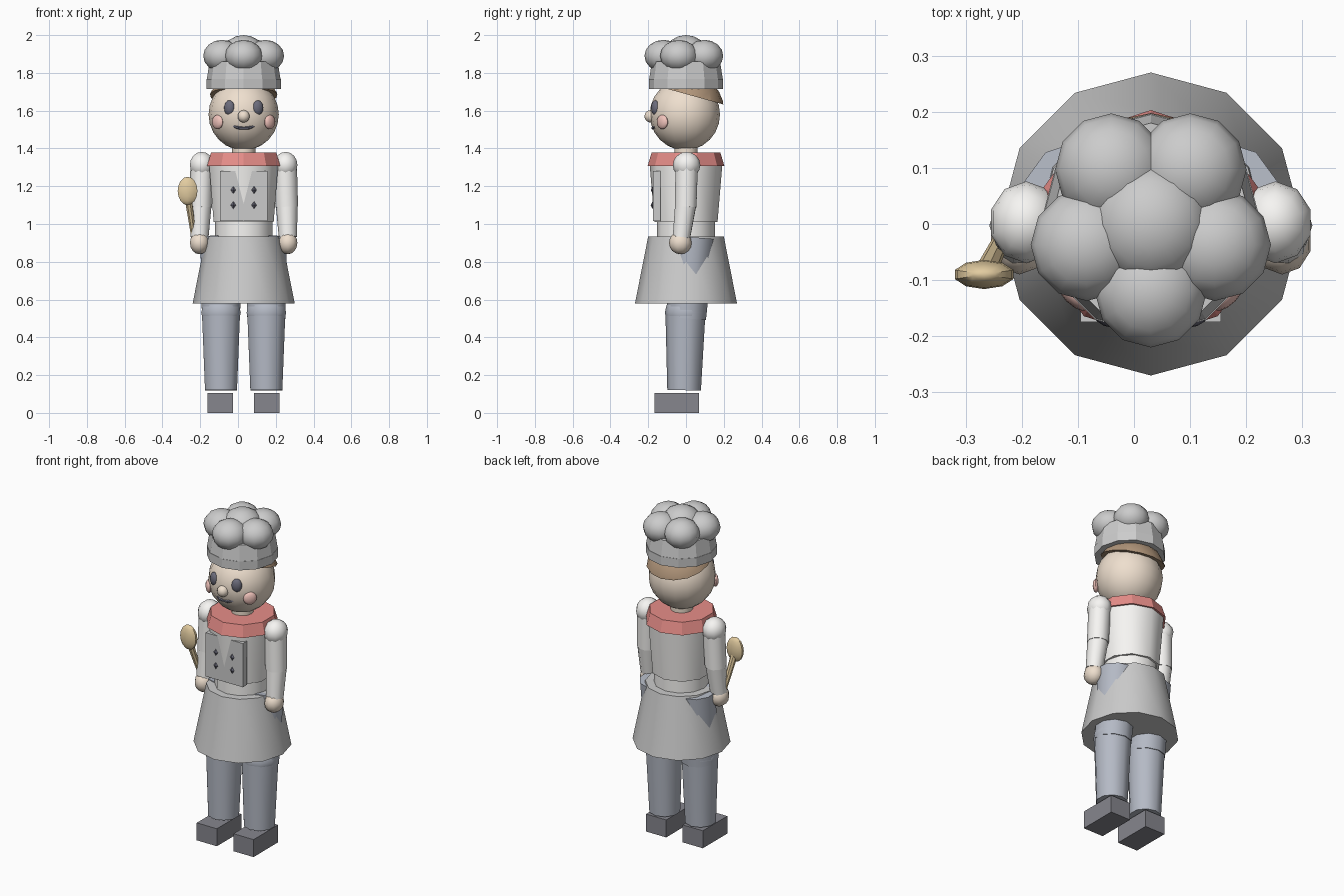
import bpy, bmesh, math
from mathutils import Vector, Matrix

if "Cube" in bpy.data.objects:
    bpy.data.objects.remove(bpy.data.objects["Cube"])

CX = 0.03  # body axis (the spoon shifts the overall centre)


def mat(name, r, g, b):
    m = bpy.data.materials.new(name)
    m.diffuse_color = (r, g, b, 1)
    m.use_nodes = True
    m.node_tree.nodes["Principled BSDF"].inputs["Base Color"].default_value = m.diffuse_color
    return m


SKIN = mat("skin", 0.86, 0.74, 0.62)
WHITE = mat("white_cloth", 0.93, 0.92, 0.9)
RED = mat("red_cloth", 0.8, 0.27, 0.25)
BLUE = mat("trouser_cloth", 0.46, 0.49, 0.56)
DARK = mat("dark", 0.15, 0.15, 0.2)
SHOE = mat("shoe_leather", 0.24, 0.24, 0.27)
PINK = mat("blush", 0.88, 0.55, 0.5)
HAIR = mat("hair_brown", 0.45, 0.31, 0.2)
WOOD = mat("wood", 0.76, 0.6, 0.35)


def finish(bm, name, material=None, smooth=True):
    bmesh.ops.recalc_face_normals(bm, faces=bm.faces)
    me = bpy.data.meshes.new(name)
    bm.to_mesh(me)
    bm.free()
    ob = bpy.data.objects.new(name, me)
    bpy.context.collection.objects.link(ob)
    if material:
        me.materials.append(material)
    if smooth:
        bpy.ops.object.select_all(action='DESELECT')
        ob.select_set(True)
        bpy.context.view_layer.objects.active = ob
        bpy.ops.object.shade_smooth_by_angle(angle=math.radians(42))
    return ob


def limb(name, p0, p1, r0, r1, material=None, sides=12, smooth=True):
    """Tapered cylinder from p0 to p1."""
    p0, p1 = Vector(p0), Vector(p1)
    d = p1 - p0
    rot = Matrix() if abs(d.x) + abs(d.y) < 1e-6 and d.z > 0 else d.to_track_quat('Z', 'Y').to_matrix().to_4x4()
    bm = bmesh.new()
    bmesh.ops.create_cone(bm, cap_ends=True, segments=sides, radius1=r0, radius2=r1,
                          depth=d.length, matrix=Matrix.Translation((p0 + p1) / 2) @ rot)
    return finish(bm, name, material, smooth)


def drum(name, z0, z1, r0, r1, material=None, sides=12, smooth=True):
    return limb(name, (CX, 0, z0), (CX, 0, z1), r0, r1, material, sides, smooth)


def ball(name, c, r, material=None, u=12, v=8, turn=0.0):
    """Ellipsoid with radii r, turned about z."""
    bm = bmesh.new()
    m = Matrix.Translation(c) @ Matrix.Rotation(turn, 4, 'Z') @ Matrix.Diagonal((*r, 1))
    bmesh.ops.create_uvsphere(bm, u_segments=u, v_segments=v, radius=1, matrix=m)
    return finish(bm, name, material)


def box(name, c, size, material=None):
    bm = bmesh.new()
    bmesh.ops.create_cube(bm, size=1, matrix=Matrix.Translation(c) @ Matrix.Diagonal((*size, 1)))
    return finish(bm, name, material, False)


# Legs, shoes, arms and paired face parts
for s, side in ((-1, "left"), (1, "right")):
    x = CX + s * 0.12
    box(f"{side}_shoe", (CX + s * 0.123, -0.049, 0.053), (0.135, 0.234, 0.106), SHOE)
    limb(f"{side}_shin", (x, -0.01, 0.12), (x, -0.003, 0.53), 0.089, 0.106, BLUE, 10)
    ball(f"{side}_knee", (x, -0.002, 0.53), (0.11, 0.11, 0.1), BLUE, 10, 8)
    limb(f"{side}_thigh", (x, 0, 0.5), (x, 0.035, 0.93), 0.106, 0.115, BLUE, 10)
    ball(f"{side}_shoulder", (CX + s * 0.222, 0.003, 1.312), (0.066, 0.073, 0.07), WHITE, 10, 8)
    limb(f"{side}_upper_arm", (CX + s * 0.228, -0.002, 1.09), (CX + s * 0.22, 0.004, 1.31),
         0.06, 0.062, WHITE, 10)
    limb(f"{side}_forearm", (CX + s * 0.234, -0.024, 0.93), (CX + s * 0.228, -0.002, 1.1),
         0.048, 0.058, WHITE, 10)
    ball(f"{side}_hand", (CX + s * 0.234, -0.03, 0.9), (0.053, 0.06, 0.06), SKIN, 10, 8)
    ball(f"{side}_eye", (CX + s * 0.076, -0.163, 1.615), (0.03, 0.02, 0.04), DARK, turn=s * 0.4)
    ball(f"{side}_cheek", (CX + s * 0.138, -0.125, 1.54), (0.038, 0.018, 0.038), PINK, turn=s * 0.8)
    for z, row in ((1.18, "upper"), (1.1, "lower")):
        ball(f"{row}_{side}_button", (CX + s * 0.055, -0.177, z), (0.014, 0.01, 0.02), DARK, 4, 2)

# Jacket, apron and collar
drum("apron_skirt", 0.58, 0.935, 0.27, 0.2)
drum("waist", 0.88, 1.03, 0.153, 0.153, WHITE)
drum("torso", 1.01, 1.312, 0.167, 0.192, WHITE, 10)
box("apron_bib", (CX, -0.155, 1.148), (0.25, 0.04, 0.265))
drum("collar", 1.308, 1.378, 0.203, 0.182, RED, 10, False)

# Head
drum("neck", 1.36, 1.45, 0.062, 0.062, SKIN)
ball("head", (CX, -0.006, 1.58), (0.186, 0.186, 0.19), SKIN, 16, 12)
ball("nose", (CX, -0.187, 1.57), (0.033, 0.033, 0.033), SKIN, 10, 8)

# Hair cap, cut along a plane sloping down to the back
bm = bmesh.new()
bmesh.ops.create_uvsphere(bm, u_segments=16, v_segments=12, radius=0.2,
                          matrix=Matrix.Translation((CX, 0.002, 1.6)))
bmesh.ops.bisect_plane(bm, geom=bm.verts[:] + bm.edges[:] + bm.faces[:],
                       plane_co=(CX, 0.19, 1.635), plane_no=(0, 0.075, 0.27), clear_inner=True)
bmesh.ops.holes_fill(bm, edges=[e for e in bm.edges if e.is_boundary], sides=0)
finish(bm, "hair", HAIR)

# Mouth: three short segments curving up at the ends
pts = [(-0.06, -0.16, 1.522), (-0.025, -0.176, 1.508), (0.025, -0.176, 1.508), (0.06, -0.16, 1.522)]
pts = [(CX + px, py, pz) for px, py, pz in pts]
for i in range(3):
    limb(f"mouth_{i + 1}", pts[i], pts[i + 1], 0.008, 0.008, DARK, 6)

# Hat: band, crown and puffs
drum("hat_band", 1.715, 1.768, 0.197, 0.197, None, 12, False)
drum("hat_crown", 1.768, 1.86, 0.195, 0.18, None, 12, False)
for i in range(5):
    a = math.radians(-90 + 72 * i)
    ball(f"hat_puff_{i + 1}", (CX + 0.12 * math.cos(a), 0.12 * math.sin(a), 1.89),
         (0.1, 0.1, 0.085), None, 12, 8)
ball("hat_top_puff", (CX, 0, 1.91), (0.11, 0.11, 0.09), None, 12, 8)

# Wooden spoon held in one hand
limb("spoon_handle", (-0.228, -0.01, 0.89), (-0.264, -0.085, 1.14), 0.013, 0.02, WOOD, 8)
ball("spoon_bowl", (-0.267, -0.09, 1.175), (0.055, 0.026, 0.075), WOOD, 10, 8)
